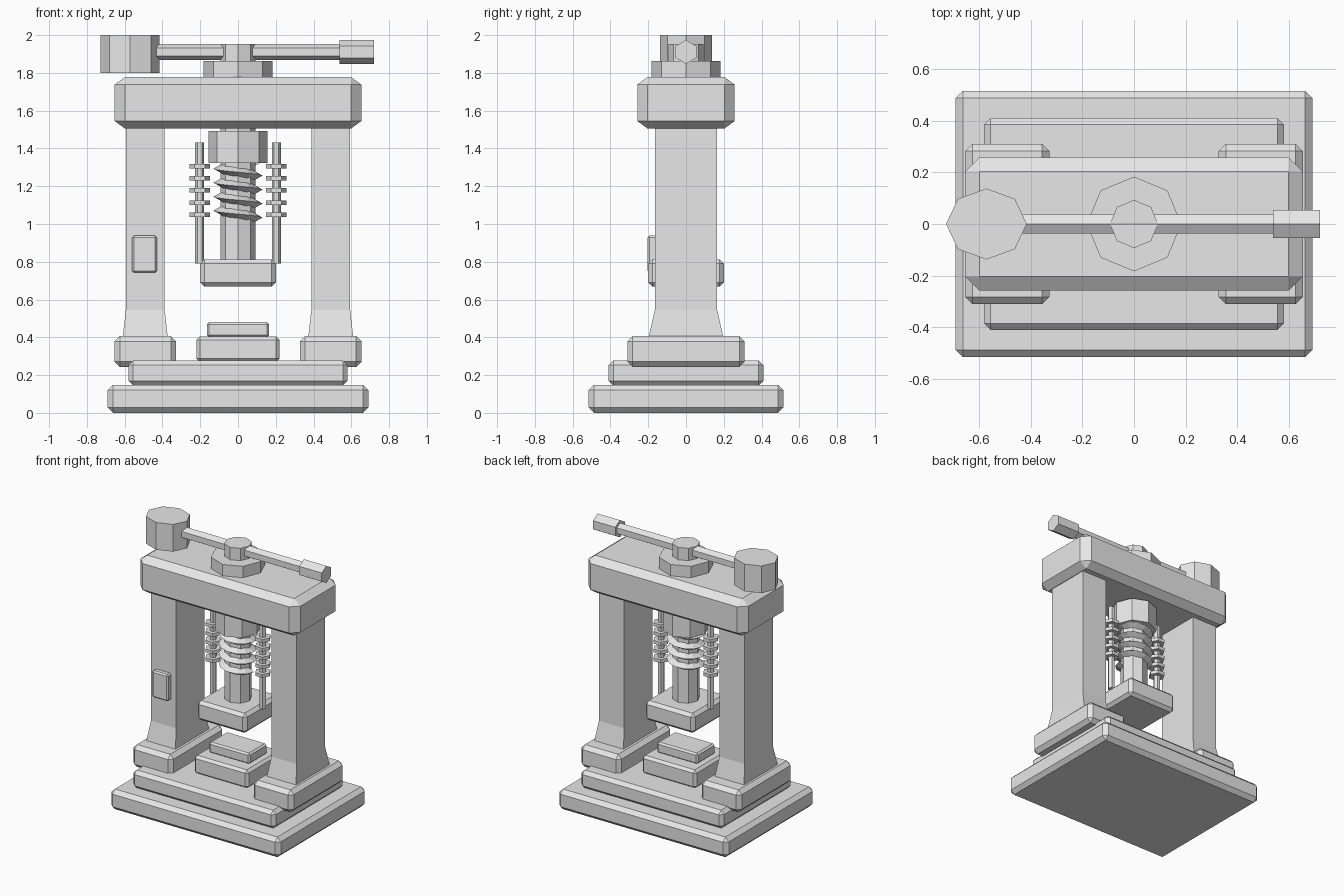
import bpy, bmesh, math
from mathutils import Matrix, Vector

if "Cube" in bpy.data.objects:
    bpy.data.objects.remove(bpy.data.objects["Cube"])

grey = bpy.data.materials.new("plain_grey")
grey.diffuse_color = (0.8, 0.8, 0.8, 1)
grey.use_nodes = True
grey.node_tree.nodes["Principled BSDF"].inputs["Base Color"].default_value = grey.diffuse_color


def finish(name, bm):
    bmesh.ops.recalc_face_normals(bm, faces=bm.faces)
    me = bpy.data.meshes.new(name)
    bm.to_mesh(me)
    bm.free()
    me.materials.append(grey)
    ob = bpy.data.objects.new(name, me)
    bpy.context.collection.objects.link(ob)
    return ob


def box(name, x, y, z, bevel, bevel_z=None):
    """Chamfered box from (min, max) ranges; bevel_z sets the chamfer height."""
    k = (bevel_z or bevel) / bevel
    bm = bmesh.new()
    bmesh.ops.create_cube(bm, size=1)
    bmesh.ops.scale(bm, vec=(x[1] - x[0], y[1] - y[0], (z[1] - z[0]) / k), verts=bm.verts)
    bmesh.ops.bevel(bm, geom=bm.edges[:], offset=bevel, segments=1, affect='EDGES')
    bmesh.ops.scale(bm, vec=(1, 1, k), verts=bm.verts)
    mid = [(r[0] + r[1]) / 2 for r in (x, y, z)]
    bmesh.ops.translate(bm, vec=mid, verts=bm.verts)
    return finish(name, bm)


def prism(name, sides, r, start, end, spin=0, axis='Z', squash=1):
    """Straight prism from start to end along Z or X."""
    a, b = Vector(start), Vector(end)
    bm = bmesh.new()
    bmesh.ops.create_cone(bm, cap_ends=True, segments=sides, radius1=r, radius2=r,
                          depth=(b - a).length)
    m = Matrix.Rotation(math.radians(spin), 4, 'Z')
    m = Matrix.Diagonal((1, squash, 1, 1)) @ m
    if axis == 'X':
        m = Matrix.Rotation(math.pi / 2, 4, 'Y') @ m
    bmesh.ops.transform(bm, matrix=Matrix.Translation((a + b) / 2) @ m, verts=bm.verts)
    return finish(name, bm)


def column(name, cx):
    """Square column with a flared bottom, lofted from three sections."""
    bm = bmesh.new()
    rings = []
    for hx, hy, z in ((0.12, 0.2, 0.39), (0.103, 0.165, 0.545), (0.103, 0.165, 1.52)):
        rings.append([bm.verts.new((cx + sx * hx, sy * hy, z))
                      for sx, sy in ((-1, -1), (1, -1), (1, 1), (-1, 1))])
    for lo, hi in zip(rings, rings[1:]):
        for i in range(4):
            j = (i + 1) % 4
            bm.faces.new((lo[i], lo[j], hi[j], hi[i]))
    bm.faces.new(rings[0])
    bm.faces.new(rings[-1])
    return finish(name, bm)


def thread(name, turns, z_top, pitch, steps=12):
    """Helical ridge with a triangular section."""
    bm = bmesh.new()
    rings = []
    for i in range(int(turns * steps) + 1):
        a = 2 * math.pi * i / steps
        z = z_top - pitch * i / steps
        rings.append([bm.verts.new((r * math.cos(a), r * math.sin(a), z + dz))
                      for r, dz in ((0.08, 0.028), (0.13, 0), (0.08, -0.028))])
    for p, q in zip(rings, rings[1:]):
        for i in range(3):
            j = (i + 1) % 3
            bm.faces.new((p[i], p[j], q[j], q[i]))
    bm.faces.new(rings[0])
    bm.faces.new(rings[-1])
    return finish(name, bm)


# stepped base
box("base_lower", (-0.69, 0.69), (-0.515, 0.515), (0, 0.148), 0.028)
box("base_upper", (-0.58, 0.58), (-0.41, 0.41), (0.145, 0.278), 0.025)

# feet, columns, side guide rods with rings
for side, s in (("left", -1), ("right", 1)):
    box("foot_" + side, sorted((s * 0.327, s * 0.653)), (-0.31, 0.31), (0.243, 0.407), 0.028)
    column("column_" + side, s * 0.491)
    prism("guide_rod_" + side, 6, 0.024, (s * 0.203, 0, 0.79), (s * 0.203, 0, 1.432), 90)
    for i in range(5):
        z = 1.049 + i * 0.0643
        prism(f"rod_ring_{side}_{i + 1}", 6, 0.055, (s * 0.203, 0, z - 0.012),
              (s * 0.203, 0, z + 0.012), 90)

# top beam
box("top_beam", (-0.653, 0.653), (-0.258, 0.258), (1.505, 1.778), 0.055, 0.04)

# screw assembly
prism("top_hub", 8, 0.183, (0, 0, 1.76), (0, 0, 1.862))
prism("screw_shaft", 8, 0.093, (0, 0, 0.79), (0, 0, 1.953))
prism("screw_collar", 8, 0.156, (0, 0, 1.322), (0, 0, 1.493))
thread("screw_thread", 4, 1.33, 0.074)

# pressing block and anvil
box("press_block", (-0.2, 0.2), (-0.2, 0.2), (0.668, 0.812), 0.022)
box("anvil_lower", (-0.22, 0.22), (-0.205, 0.205), (0.27, 0.405), 0.018)
box("anvil_upper", (-0.165, 0.165), (-0.105, 0.105), (0.4, 0.48), 0.012)

# front panel on the left column
box("column_panel", (-0.56, -0.43), (-0.203, -0.15), (0.742, 0.938), 0.01)

# lever with grip and counterweight
prism("lever_bar", 6, 0.043, (-0.5, 0, 1.911), (0.6, 0, 1.911), 90, 'X')
prism("lever_grip", 6, 0.063, (0.537, 0, 1.911), (0.72, 0, 1.911), 90, 'X')
prism("counterweight", 8, 0.156, (-0.571, 0, 1.8), (-0.571, 0, 2.0), 0, 'Z', 0.88)
